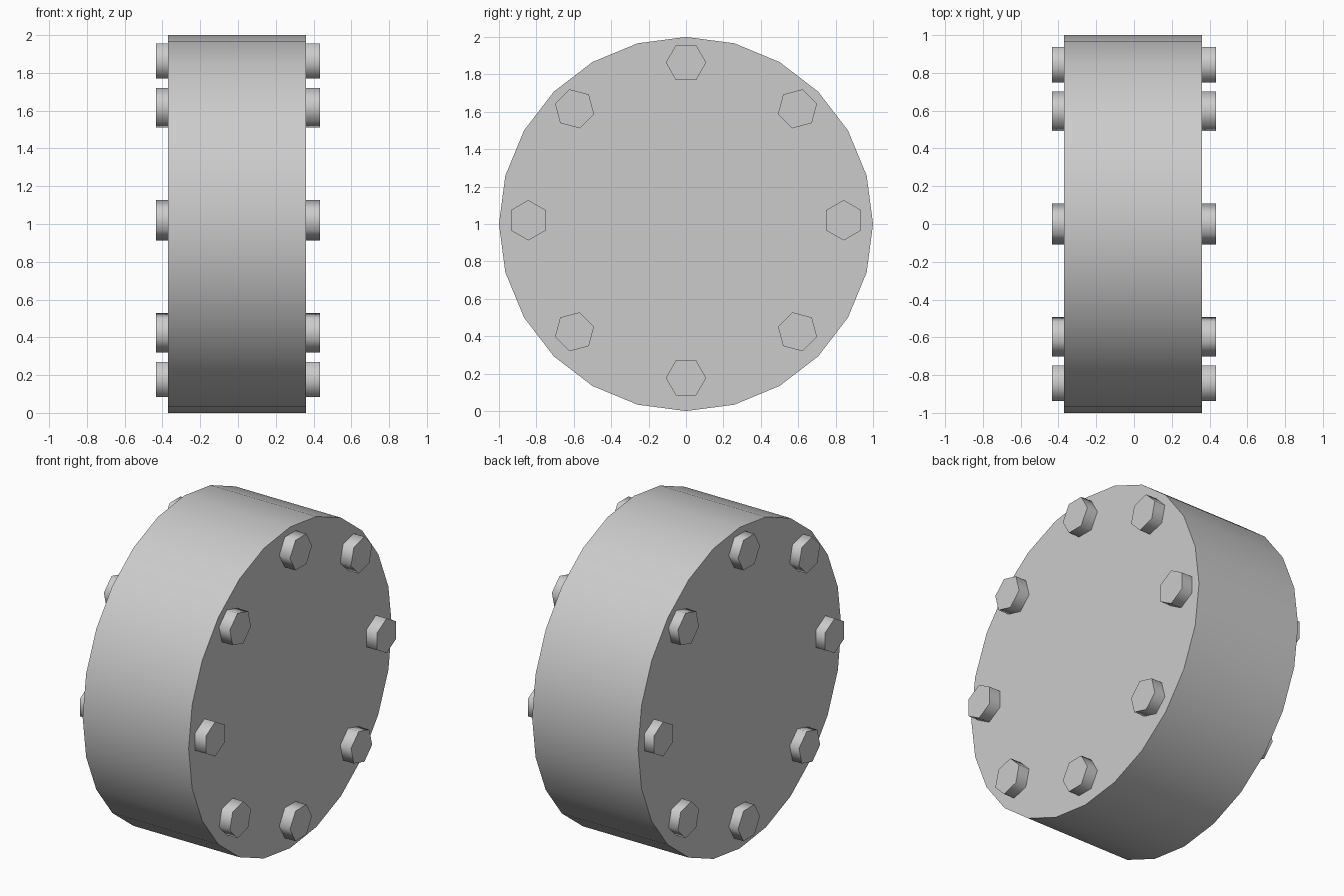
import bpy, math
from math import pi
from mathutils import Matrix

if "Cube" in bpy.data.objects:
    bpy.data.objects.remove(bpy.data.objects["Cube"])


def prism(name, sides, radius, x0, x1, place=Matrix()):
    """Prism along x with a vertex on the local y axis: smooth sides, crisp flat caps."""
    bpy.ops.mesh.primitive_cylinder_add(vertices=sides, radius=radius, depth=x1 - x0)
    ob = bpy.context.object
    ob.name = name
    mesh = ob.data
    mesh.transform(Matrix.Translation(((x0 + x1) / 2, 0, 0)) @ Matrix.Rotation(pi / 2, 4, 'Y'))
    for p in mesh.polygons:
        p.use_smooth = len(p.vertices) == 4
    # cap rims stay sharp, edges running along x are smoothed
    for e in mesh.edges:
        a, b = (mesh.vertices[i].co for i in e.vertices)
        e.use_edge_sharp = abs(a.x - b.x) < 1e-4
    ob.matrix_world = place
    return ob


# Main drum
prism("drum", 24, 1.0, -0.37, 0.36, Matrix.Translation((0, 0, 1)))

# Ring of hexagonal bolt heads on both faces
for side, x0, x1 in (("left", -0.434, -0.36), ("right", 0.35, 0.434)):
    for i in range(8):
        place = (Matrix.Translation((0, 0, 1.02))
                 @ Matrix.Rotation(i * pi / 4, 4, 'X')
                 @ Matrix.Translation((0, 0, 0.843)))
        prism(f"bolt_{side}_{i + 1}", 6, 0.108, x0, x1, place)
